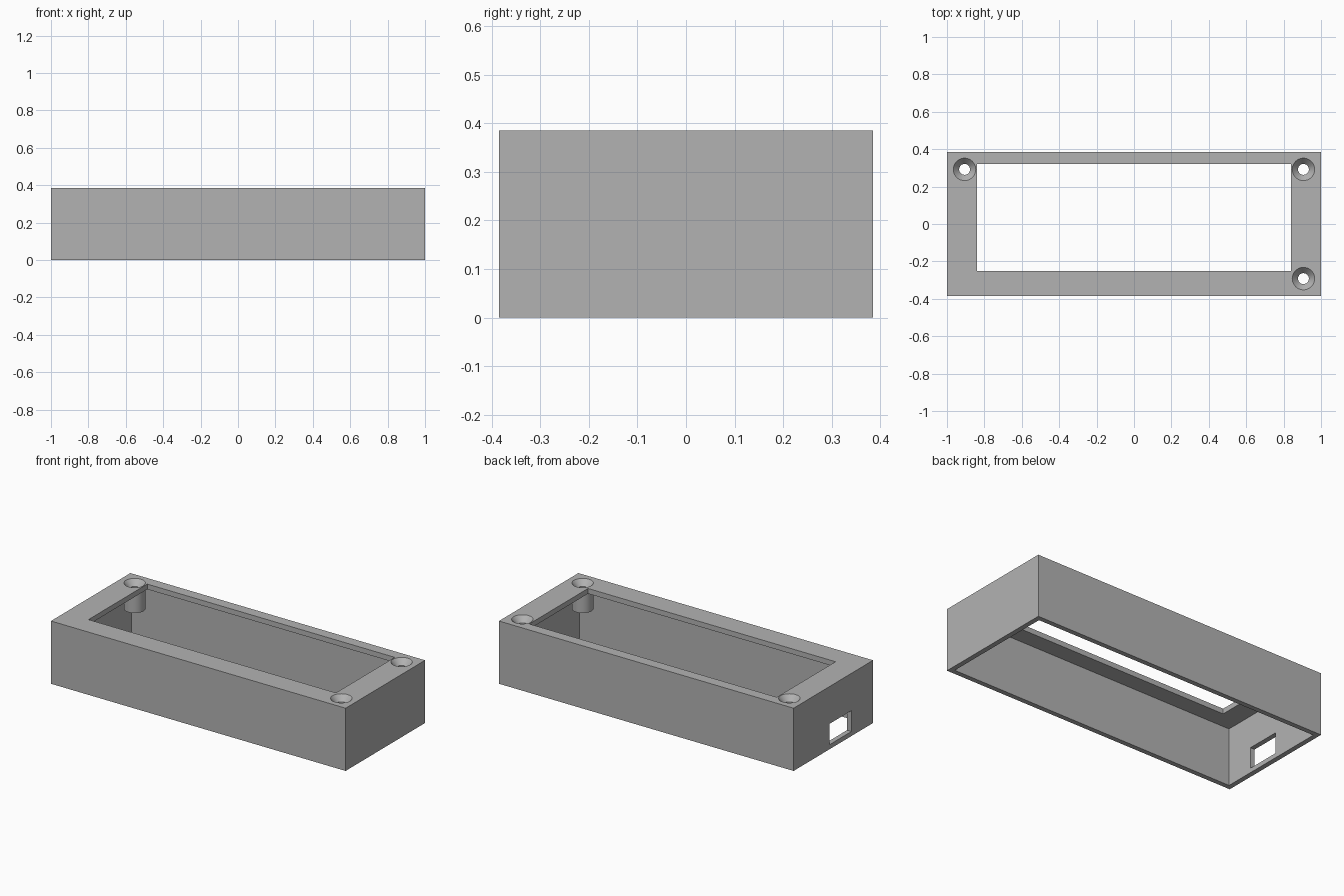
import bpy, bmesh, math
from mathutils import Vector

if "Cube" in bpy.data.objects:
    bpy.data.objects.remove(bpy.data.objects["Cube"], do_unlink=True)

LENGTH, DEPTH, HEIGHT = 2.0, 0.77, 0.385
WALL, TOP = 0.03, 0.032
BOSS_R, BORE_R, BOSS_BOTTOM = 0.06, 0.029, 0.228
SPOTS = [(-0.906, 0.292), (0.906, 0.292), (0.906, -0.292)]

grey = bpy.data.materials.new("plain grey")
grey.use_nodes = True
colour = (0.45, 0.45, 0.45, 1)
grey.diffuse_color = colour
grey.node_tree.nodes["Principled BSDF"].inputs["Base Color"].default_value = colour


def add_object(name, bm):
    bmesh.ops.recalc_face_normals(bm, faces=bm.faces)
    mesh = bpy.data.meshes.new(name)
    bm.to_mesh(mesh)
    bm.free()
    mesh.materials.append(grey)
    obj = bpy.data.objects.new(name, mesh)
    bpy.context.collection.objects.link(obj)
    return obj


def box(name, low, high):
    bm = bmesh.new()
    bmesh.ops.create_cube(bm, size=1)
    low, high = Vector(low), Vector(high)
    for v in bm.verts:
        v.co = (low + high) / 2 + v.co * (high - low)
    return add_object(name, bm)


def lathe(name, profile, spot):
    # Closed (radius, z) outline turned about a vertical axis
    bm = bmesh.new()
    verts = [bm.verts.new((r, 0, z)) for r, z in profile]
    edges = [bm.edges.new((verts[i - 1], verts[i])) for i in range(len(verts))]
    bmesh.ops.spin(bm, geom=verts + edges, cent=(0, 0, 0), axis=(0, 0, 1),
                   angle=math.tau, steps=48, use_merge=True)
    bmesh.ops.remove_doubles(bm, verts=bm.verts, dist=0.0001)
    bmesh.ops.translate(bm, verts=bm.verts, vec=(*spot, 0))
    return add_object(name, bm)


def cut(target, cutter):
    bpy.context.view_layer.objects.active = target
    mod = target.modifiers.new("cut", "BOOLEAN")
    mod.operation, mod.solver, mod.object = "DIFFERENCE", "EXACT", cutter
    bpy.ops.object.modifier_apply(modifier=mod.name)
    bpy.data.objects.remove(cutter, do_unlink=True)


# Case, open underneath
x, y = LENGTH / 2, DEPTH / 2
case = box("case", (-x, -y, 0), (x, y, HEIGHT))
cut(case, box("cavity_cutter", (WALL - x, WALL - y, -0.1),
              (x - WALL, y - WALL, HEIGHT - TOP)))

# Display window and cable slot
cut(case, box("window_cutter", (-0.84, -0.25, 0.3), (0.84, 0.32, 0.5)))
cut(case, box("slot_cutter", (-1.1, -0.175, 0.028), (-0.9, 0.036, 0.156)))

# Countersunk screw bosses set into the top plate
for i, spot in enumerate(SPOTS):
    bm = bmesh.new()
    bmesh.ops.create_cone(bm, cap_ends=True, segments=48, radius1=BOSS_R,
                          radius2=BOSS_R, depth=0.2)
    bmesh.ops.translate(bm, verts=bm.verts, vec=(*spot, HEIGHT))
    cut(case, add_object("boss_cutter", bm))
    boss = lathe(f"screw_boss_{i + 1}", [
        (BOSS_R, HEIGHT), (BORE_R, HEIGHT - 0.035),
        (BORE_R, BOSS_BOTTOM), (BOSS_R, BOSS_BOTTOM)], spot)
    bpy.ops.object.select_all(action="DESELECT")
    boss.select_set(True)
    bpy.context.view_layer.objects.active = boss
    bpy.ops.object.shade_smooth_by_angle(angle=math.radians(30))
